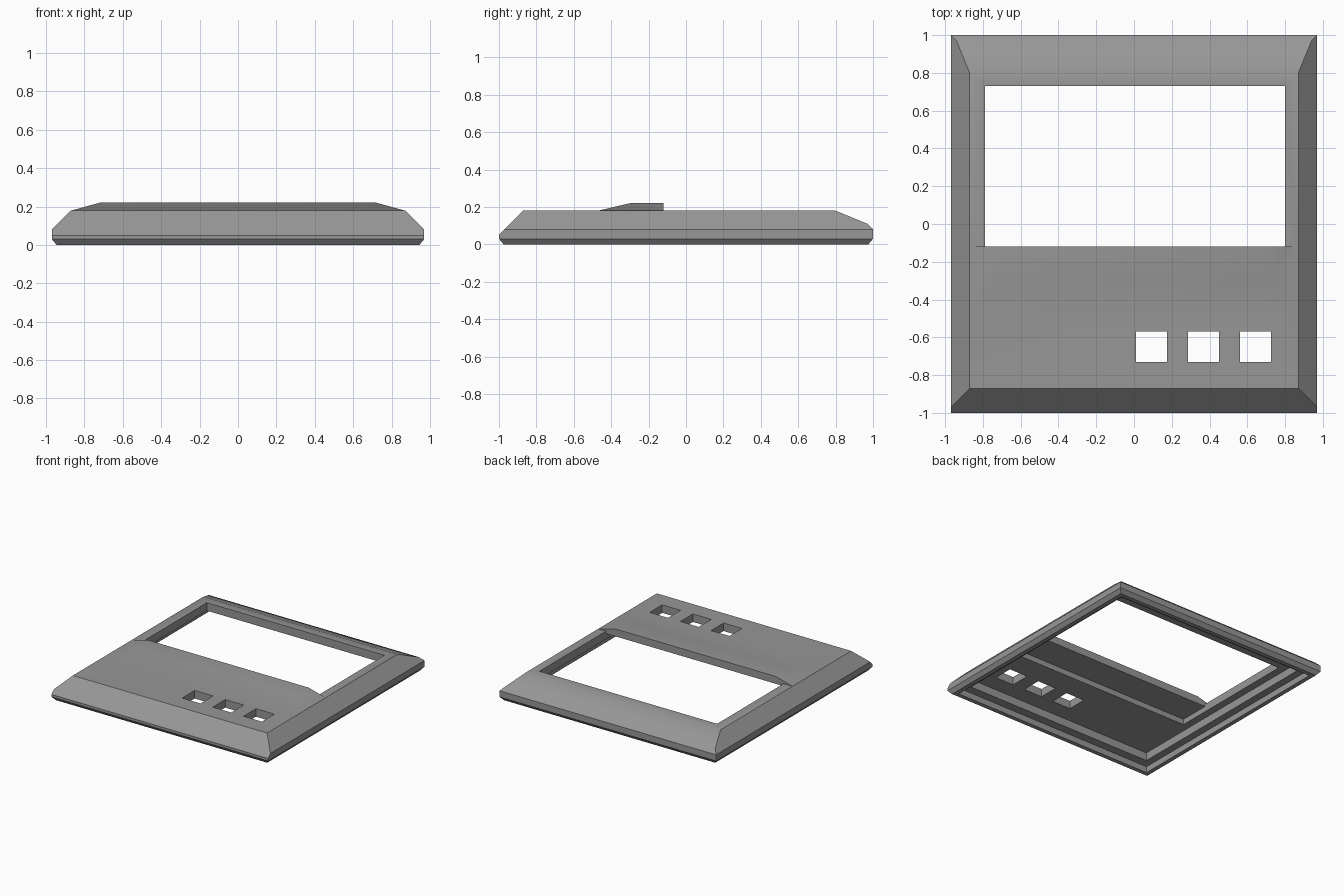
import bpy, bmesh
from mathutils import Vector

if "Cube" in bpy.data.objects:
    bpy.data.objects.remove(bpy.data.objects["Cube"])

grey = bpy.data.materials.new("mid grey")
grey.diffuse_color = (0.31, 0.31, 0.31, 1)
grey.use_nodes = True
grey.node_tree.nodes["Principled BSDF"].inputs["Base Color"].default_value = grey.diffuse_color


def hull(name, points):
    """Convex solid around a few points, with flat faces merged."""
    bm = bmesh.new()
    for p in points:
        bm.verts.new(Vector(p))
    bmesh.ops.convex_hull(bm, input=bm.verts[:])
    bmesh.ops.dissolve_limit(bm, angle_limit=0.01, verts=bm.verts[:], edges=bm.edges[:])
    bmesh.ops.recalc_face_normals(bm, faces=bm.faces[:])
    mesh = bpy.data.meshes.new(name)
    bm.to_mesh(mesh)
    bm.free()
    mesh.materials.append(grey)
    ob = bpy.data.objects.new(name, mesh)
    bpy.context.collection.objects.link(ob)
    return ob


def box(name, x0, x1, y0, y1, z0, z1):
    return hull(name, [(x, y, z) for x in (x0, x1) for y in (y0, y1) for z in (z0, z1)])


def combine(target, other, operation):
    """Apply a boolean and remove the helper object."""
    mod = target.modifiers.new("boolean", 'BOOLEAN')
    mod.operation, mod.solver, mod.object = operation, 'EXACT', other
    bpy.context.view_layer.update()
    graph = bpy.context.evaluated_depsgraph_get()
    mesh = bpy.data.meshes.new_from_object(target.evaluated_get(graph))
    target.modifiers.clear()
    target.data = mesh
    bpy.data.objects.remove(other)


# Panel: side profile cut by the bevelled front profile
side = [(-0.975, 0), (-1, 0.03), (-1, 0.05), (-0.87, 0.18), (0.8, 0.18),
        (0.97, 0.11), (1, 0.08), (1, 0.03), (0.975, 0)]
front = [(0.92, -0.03), (0.97, 0.03), (0.97, 0.08), (0.77, 0.28)]
panel = hull("bezel_panel", [(x, y, z) for x in (-1.2, 1.2) for y, z in side])
bevels = hull("side_bevels", [(s * x, y, z) for s in (-1, 1) for y in (-1.2, 1.2) for x, z in front])
combine(panel, bevels, 'INTERSECT')

# Raised ridge in front of the window
ridge = hull("ridge", [(s * x, y, z) for s in (-1, 1) for x, y, z in (
    (0.865, -0.47, 0.18), (0.72, -0.30, 0.22), (0.72, -0.12, 0.22), (0.865, -0.30, 0.18),
    (0.865, -0.12, 0.18), (0.83, -0.45, 0.15), (0.83, -0.12, 0.15))])
combine(panel, ridge, 'UNION')

# Hollow underside: stepped rim, main cavity, pocket below the ridge
combine(panel, box("rim_step", -0.91, 0.91, -0.94, 0.94, -0.1, 0.05), 'DIFFERENCE')
combine(panel, box("cavity", -0.85, 0.85, -0.87, 0.87, -0.1, 0.115), 'DIFFERENCE')
combine(panel, box("ridge_pocket", -0.79, 0.80, -0.37, 0.1, -0.1, 0.16), 'DIFFERENCE')

# Window and three square button holes
combine(panel, box("window", -0.79, 0.80, -0.12, 0.73, -0.2, 0.5), 'DIFFERENCE')
for x in (0.01, 0.285, 0.56):
    combine(panel, box("button_hole", x, x + 0.165, -0.73, -0.57, -0.2, 0.5), 'DIFFERENCE')

# Soft shading over the shallow slopes, sharp elsewhere
bpy.ops.object.select_all(action='DESELECT')
panel.select_set(True)
bpy.context.view_layer.objects.active = panel
bpy.ops.object.shade_smooth_by_angle(angle=0.5236)
